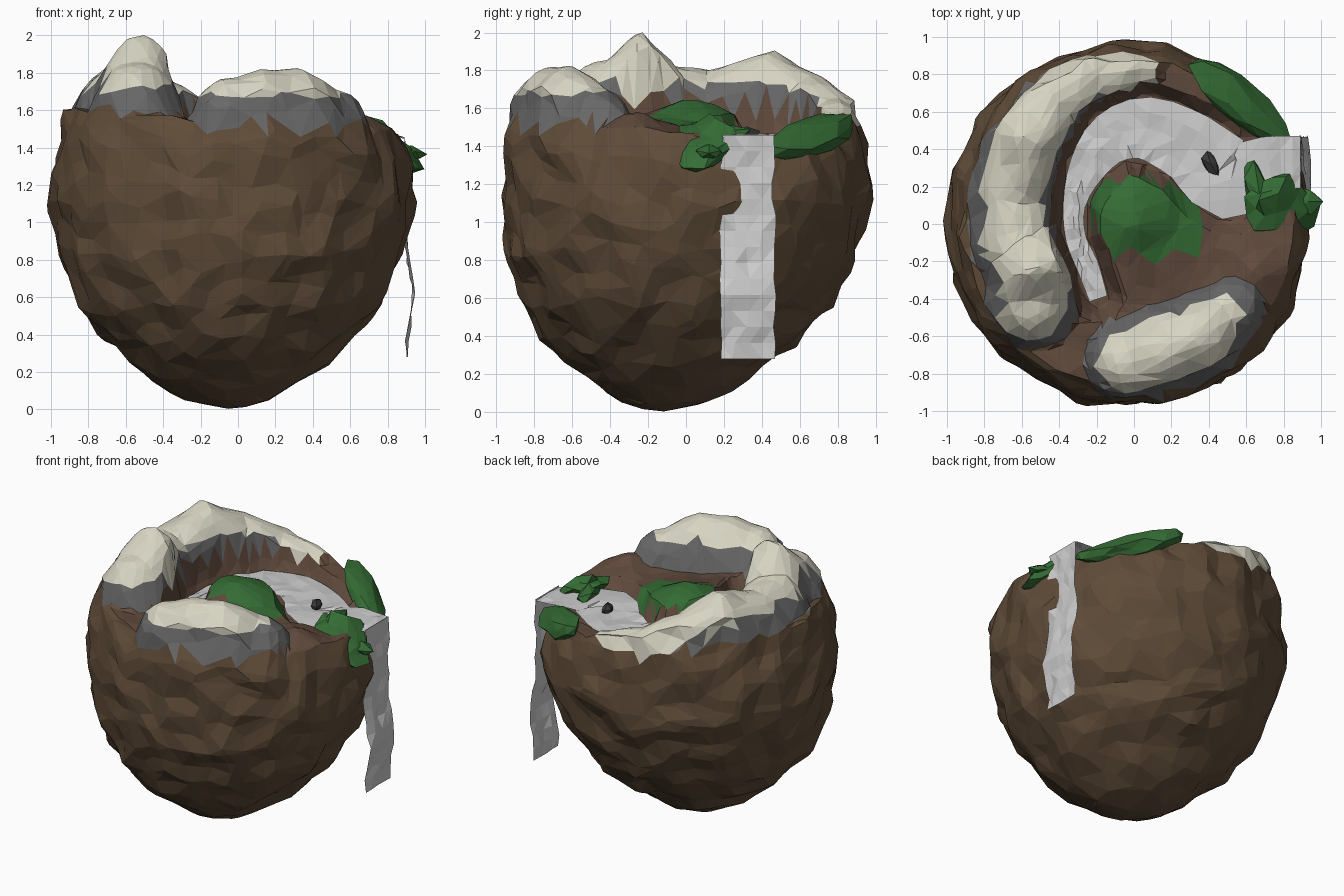
import bpy, bmesh, math, random
from mathutils import Vector, noise

if "Cube" in bpy.data.objects:
    bpy.data.objects.remove(bpy.data.objects["Cube"])

random.seed(4)

def mat(name, r, g, b):
    m = bpy.data.materials.new(name)
    m.diffuse_color = (r, g, b, 1)
    m.use_nodes = True
    m.node_tree.nodes["Principled BSDF"].inputs["Base Color"].default_value = m.diffuse_color
    return m

EARTH = mat("earth", .115, .072, .04)
SOIL = mat("soil", .12, .07, .047)
ROCK = mat("rock", .14, .14, .14)
SNOW = mat("pale_rock", .68, .66, .54)
GRASS = mat("grass", .035, .15, .035)
WATER = mat("water", .62, .62, .63)
DARK = mat("dark_stone", .04, .04, .04)

# plan curves: ridges are (x, y, crest height, half width), river is (x, y, half width)
RIDGE_A = [(.05, .84, 1.6, .12), (-.2, .8, 1.66, .17), (-.42, .65, 1.78, .21), (-.58, .45, 1.91, .23),
           (-.66, .12, 1.8, .22), (-.63, -.1, 1.84, .24), (-.53, -.25, 2.0, .25), (-.54, -.42, 1.86, .25)]
RIDGE_B = [(-.04, -.73, 1.77, .22), (.12, -.69, 1.82, .25), (.32, -.62, 1.82, .24), (.52, -.47, 1.72, .18)]
RIVER = [(.89, .33, .14), (.72, .32, .15), (.52, .24, .22), (.3, .41, .19), (.07, .51, .17), (-.12, .46, .14),
         (-.25, .3, .1), (-.32, .1, .06), (-.31, -.08, .055), (-.25, -.22, .06), (-.19, -.4, .05)]
WATER_Z = 1.455

def nearest(path, x, y):
    """Distance to a plan curve and the interpolated values there."""
    best = (9, path[0][2:])
    p = Vector((x, y))
    for a, b in zip(path, path[1:]):
        A, B = Vector(a[:2]), Vector(b[:2])
        t = max(0, min(1, (p - A).dot(B - A) / (B - A).length_squared))
        d = (A.lerp(B, t) - p).length
        if d < best[0]:
            best = (d, [u + (v - u) * t for u, v in zip(a[2:], b[2:])])
    return best

def bump(x, y, cx, cy, h, s):
    return h * math.exp(-((x - cx) ** 2 + (y - cy) ** 2) / s)

def height(x, y):
    g = 1.53 - .08 * x + bump(x, y, .0, .03, .11, .05) + bump(x, y, .66, -.25, .09, .03)
    g += bump(x, y, -.42, .1, .05, .05)
    for path in (RIDGE_A, RIDGE_B):
        d, (top, w) = nearest(path, x, y)
        if d < w:
            g = max(g, g + (top - g) * (1 - (d / w) ** 2) ** .7)
    d, (w,) = nearest(RIVER, x, y)
    k = max(0, min(1, (w + .08 - d) / .07))
    return g + (WATER_Z - .03 - g) * k

# island body: sphere reshaped into a heart-like lump with a sculpted top
SIDE = [(.88, 1.5), (.95, 1.33), (.97, 1.1), (.92, .83), (.81, .57), (.64, .36), (.43, .17), (.22, .05), (0, 0)]

def wobble(p, s, a):
    return noise.noise_vector(Vector(p) * s) * a

bm = bmesh.new()
bmesh.ops.create_icosphere(bm, subdivisions=6, radius=1)
for v in bm.verts:
    s = math.acos(max(-1, min(1, v.co.z))) / math.pi
    a = math.atan2(v.co.y, v.co.x)
    c, n = math.cos(a), math.sin(a)
    if s < .45:
        r = .88 * s / .45
        x, y = r * c - .03, r * n
        v.co = (x, y, height(x, y))
        v.co += wobble(v.co, 6, .018)
    else:
        u = (s - .45) / .55 * (len(SIDE) - 1)
        i = min(int(u), len(SIDE) - 2)
        r = SIDE[i][0] + (SIDE[i + 1][0] - SIDE[i][0]) * (u - i)
        z = SIDE[i][1] + (SIDE[i + 1][1] - SIDE[i][1]) * (u - i)
        rim = height(.88 * c - .03, .88 * n) - 1.5
        z += rim * max(0, (z - 1.1) / .4)
        sh = max(0, 1 - z / 1.1)
        v.co = (r * c - .03 - .03 * sh, r * n - .12 * sh, z)
        v.co += wobble(v.co, 5, .045) * min(1, .3 + z * 2)
me = bpy.data.meshes.new("island_body")
bm.to_mesh(me)
bm.free()
body = bpy.data.objects.new("island_body", me)
bpy.context.collection.objects.link(body)
bpy.context.view_layer.objects.active = body
dec = body.modifiers.new("facets", 'DECIMATE')
dec.ratio = .12
bpy.ops.object.modifier_apply(modifier="facets")

# paint hill grass, soil, rock skirts and pale tops
for m in (EARTH, SOIL, ROCK, SNOW, GRASS):
    body.data.materials.append(m)
ca, sa = math.cos(-.4), math.sin(-.4)
for f in body.data.polygons:
    f.use_smooth = False
    x, y, z = f.center
    if z < 1.4:
        continue
    ka, kb = [d / w for d, (t, w) in (nearest(RIDGE_A, x, y), nearest(RIDGE_B, x, y))]
    k = min(ka, kb)
    inner = ka < kb and math.hypot(x, y) < .6
    u, v = x - .06, y - .03
    if k < .74 and (z > 1.68 or y > .7 and z > 1.53):
        f.material_index = 3
    elif k < 1.05 and z > (1.63 if inner else 1.59 if ka < kb else 1.52):
        f.material_index = 2
    elif ((u * ca + v * sa) / .31) ** 2 + ((v * ca - u * sa) / .21) ** 2 < 1:
        f.material_index = 4
    elif math.hypot(x, y) < .86:
        f.material_index = 1

def mesh_object(name, bm, m):
    bmesh.ops.recalc_face_normals(bm, faces=bm.faces)
    me = bpy.data.meshes.new(name)
    bm.to_mesh(me)
    bm.free()
    me.materials.append(m)
    ob = bpy.data.objects.new(name, me)
    bpy.context.collection.objects.link(ob)
    return ob

def skin(bm, rows):
    rows = [[bm.verts.new(p) for p in r] for r in rows]
    for a, b in zip(rows, rows[1:]):
        for i in range(len(a) - 1):
            bm.faces.new((a[i], a[i + 1], b[i + 1], b[i]))
    bmesh.ops.triangulate(bm, faces=bm.faces)

# river strip winding round the hill
rows = []
for k in range(len(RIVER) * 3 - 2):
    i = min(k // 3, len(RIVER) - 2)
    t = k / 3 - i
    p0, p1, p2, p3 = [Vector(RIVER[max(0, min(len(RIVER) - 1, i + j))]) for j in (-1, 0, 1, 2)]
    at = lambda t: .5 * (2 * p1 + (p2 - p0) * t + (2 * p0 - 5 * p1 + 4 * p2 - p3) * t * t
                         + (3 * p1 - p0 - 3 * p2 + p3) * t ** 3)
    p, q, o = at(t), at(t + .02), at(t - .02)
    d = (q - o).xy.normalized()
    side = Vector((-d.y, d.x))
    row = []
    for j in range(-2, 3):
        e = p.xy + side * p.z * j / 2
        if k == 0:
            e.x = .89
        row.append((e.x, e.y, WATER_Z + random.uniform(-.008, .014)))
    rows.append(row)
bm = bmesh.new()
skin(bm, rows)
mesh_object("river", bm, WATER)

# waterfall sheet dropping off the rim
rows = []
for k in range(15):
    z = 1.46 - 1.18 * k / 14
    bulge = .045 * math.exp(-((z - .6) / .2) ** 2)
    rows.append([(.893 + bulge + random.uniform(-.012, .012) * (k > 0), .19 + .27 * j / 4
                  + random.uniform(-.01, .01) + (j - 2) * .006 * k / 14, z) for j in range(5)])
bm = bmesh.new()
skin(bm, rows)
mesh_object("waterfall", bm, WATER)

# grass draped over the rim and the stone in the pool
def lump(name, loc, size, rot, m, sub=2, rough=.2):
    bm = bmesh.new()
    bmesh.ops.create_icosphere(bm, subdivisions=sub, radius=1)
    for v in bm.verts:
        v.co *= 1 + random.uniform(-rough, rough)
        v.co = Vector([a * b for a, b in zip(v.co, size)])
    ob = mesh_object(name, bm, m)
    ob.location = loc
    ob.rotation_euler = [math.radians(a) for a in rot]

lump("back_grass", (.575, .64, 1.45), (.34, .12, .085), (-38, 14, -42), GRASS, 2, .16)
lump("rim_grass", (.8, .09, 1.42), (.22, .17, .075), (0, 36, -15), GRASS, 2, .24)
lump("rim_grass_tip", (.92, .12, 1.37), (.09, .08, .035), (0, 15, 0), GRASS, 1, .2)
lump("rim_grass_top", (.66, .17, 1.47), (.07, .17, .05), (0, 10, 15), GRASS, 1, .2)
lump("pool_stone", (.41, .32, 1.465), (.04, .08, .035), (0, 0, 25), DARK, 1)
